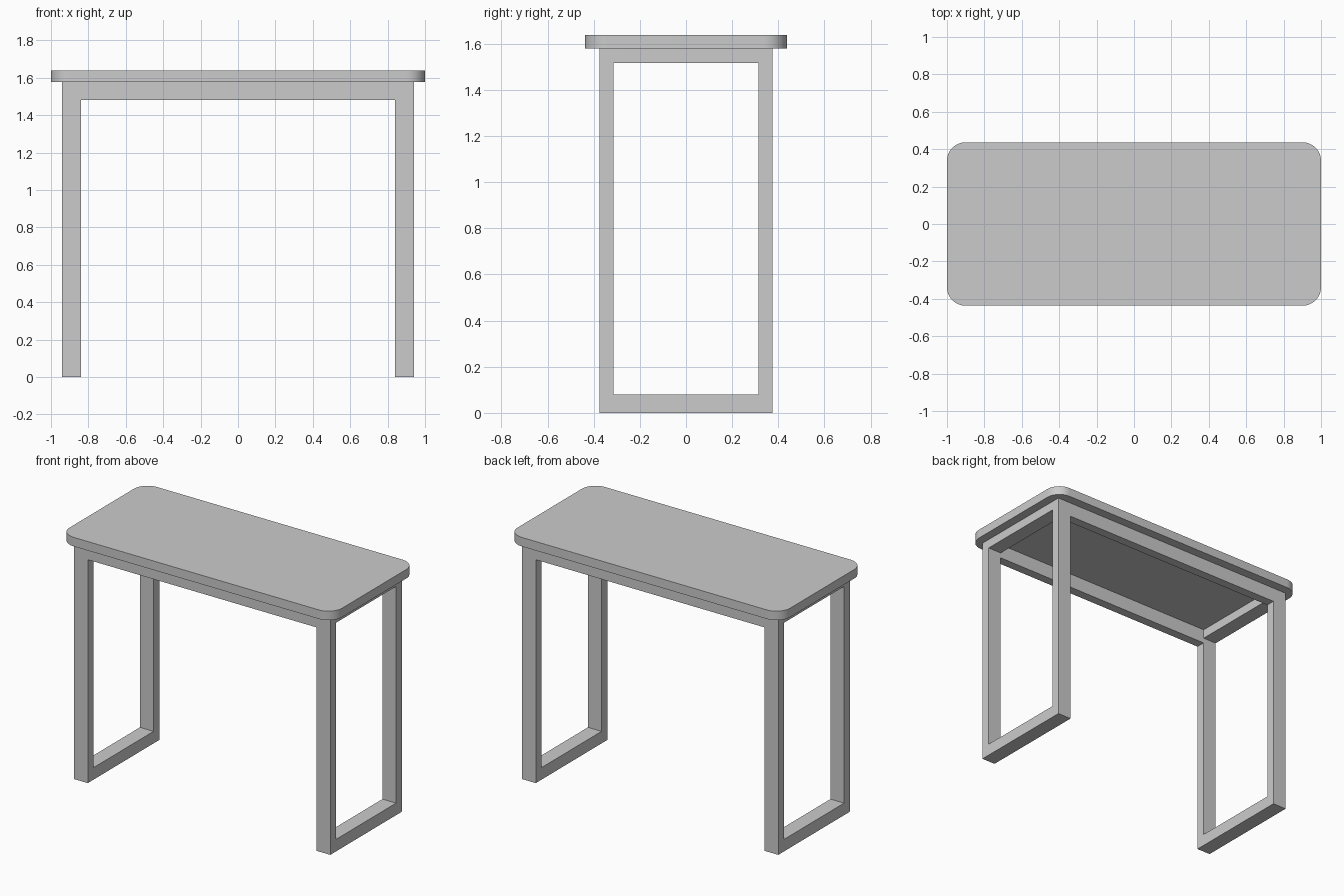
import bpy, bmesh, math

if "Cube" in bpy.data.objects:
    bpy.data.objects.remove(bpy.data.objects["Cube"])

TOP, UNDER = 1.638, 1.578          # tabletop upper and lower heights
LEG_X0, LEG_X1 = 0.84, 0.94        # leg extents along x
OUT_Y, IN_Y = 0.375, 0.314         # leg extents along y


def make_object(name, bm):
    bmesh.ops.recalc_face_normals(bm, faces=bm.faces)
    mesh = bpy.data.meshes.new(name)
    bm.to_mesh(mesh)
    bm.free()
    obj = bpy.data.objects.new(name, mesh)
    bpy.context.collection.objects.link(obj)
    return obj


def box(name, x0, x1, y0, y1, z0, z1):
    bm = bmesh.new()
    bmesh.ops.create_cube(bm, size=1)
    for v in bm.verts:
        v.co = (x1 if v.co.x > 0 else x0,
                y1 if v.co.y > 0 else y0,
                z1 if v.co.z > 0 else z0)
    return make_object(name, bm)


def end_frame(name, x0, x1):
    # Closed rectangular loop: two legs, foot bar and upper bar in one piece
    outer = [(-OUT_Y, 0), (OUT_Y, 0), (OUT_Y, UNDER), (-OUT_Y, UNDER)]
    inner = [(-IN_Y, 0.08), (IN_Y, 0.08), (IN_Y, 1.517), (-IN_Y, 1.517)]
    bm = bmesh.new()
    rings = [[bm.verts.new((x, y, z)) for y, z in loop]
             for x, loop in ((x0, outer), (x1, outer), (x1, inner), (x0, inner))]
    for a, b in zip(rings, rings[1:] + rings[:1]):
        for i in range(4):
            j = (i + 1) % 4
            bm.faces.new((a[i], a[j], b[j], b[i]))
    return make_object(name, bm)


# Tabletop with rounded corners
tabletop = box("tabletop", -1, 1, -0.437, 0.437, UNDER, TOP)
bm = bmesh.new()
bm.from_mesh(tabletop.data)
corners = [e for e in bm.edges
           if abs(e.verts[0].co.z - e.verts[1].co.z) > 0.01]
bmesh.ops.bevel(bm, geom=corners, offset=0.1, segments=12, profile=0.5,
                affect='EDGES')
bm.to_mesh(tabletop.data)
bm.free()
bpy.context.view_layer.objects.active = tabletop
tabletop.select_set(True)
bpy.ops.object.shade_smooth_by_angle(angle=math.radians(30))

# Loop-shaped leg frames at both ends
end_frame("left_leg_frame", -LEG_X1, -LEG_X0)
end_frame("right_leg_frame", LEG_X0, LEG_X1)

# Long rails under the tabletop, flush with the legs
box("front_rail", -LEG_X0, LEG_X0, -OUT_Y, -IN_Y, 1.482, UNDER)
box("back_rail", -LEG_X0, LEG_X0, IN_Y, OUT_Y, 1.482, UNDER)
